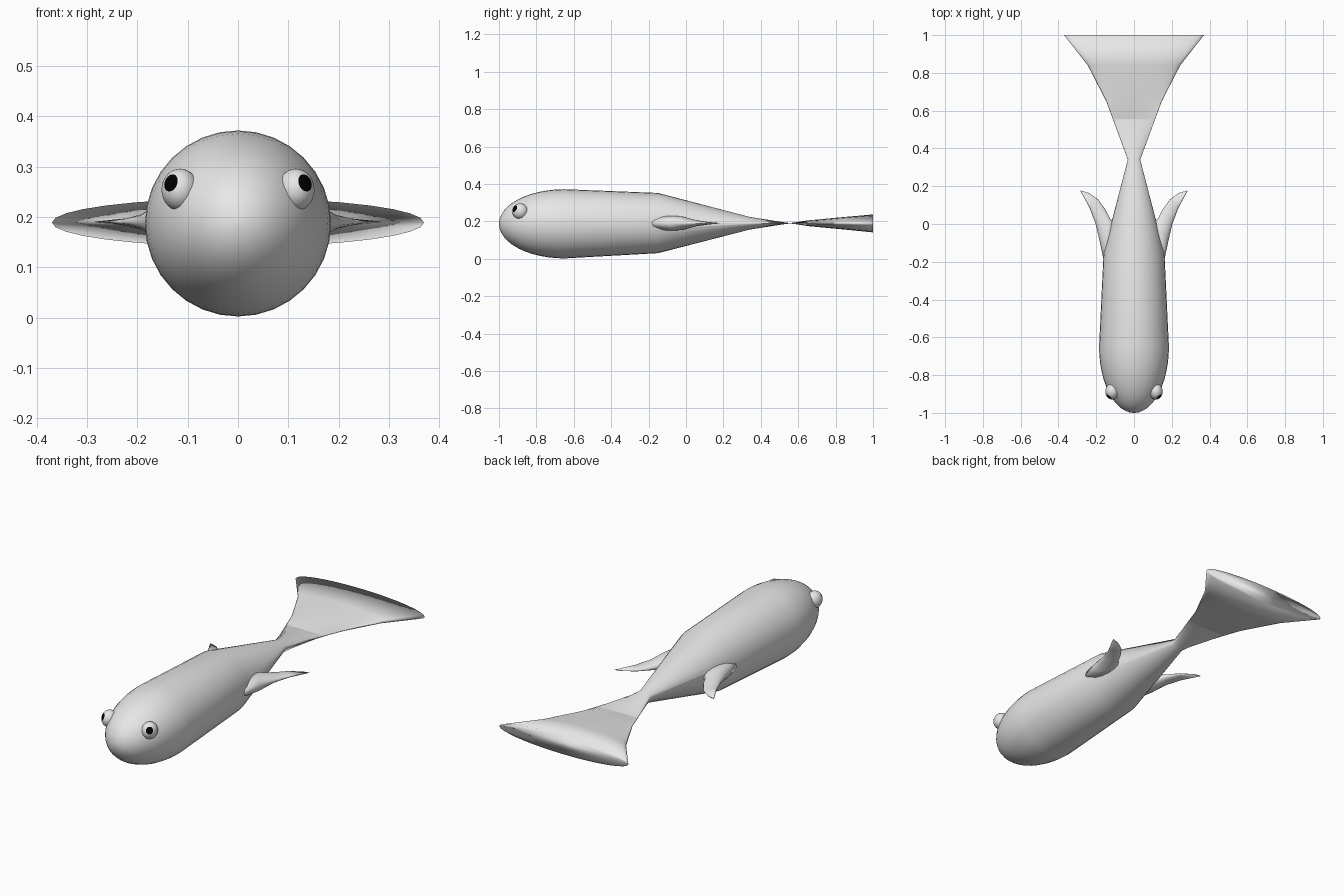
import bpy, bmesh, math
from mathutils import Vector

if "Cube" in bpy.data.objects:
    bpy.data.objects.remove(bpy.data.objects["Cube"], do_unlink=True)


def material(name, value):
    m = bpy.data.materials.new(name)
    m.use_nodes = True
    colour = (value, value, value, 1)
    m.diffuse_color = colour
    m.node_tree.nodes["Principled BSDF"].inputs["Base Color"].default_value = colour
    return m


SKIN = material("grey_skin", 0.8)
PUPIL = material("black_pupil", 0.0)
MID = 0.187


def finish(name, bm, mats):
    mesh = bpy.data.meshes.new(name)
    for f in bm.faces:
        f.smooth = True
    bm.to_mesh(mesh)
    bm.free()
    for m in mats:
        mesh.materials.append(m)
    ob = bpy.data.objects.new(name, mesh)
    bpy.context.collection.objects.link(ob)
    return ob


def loft(rings):
    """Join equal rings of points into a closed skin."""
    bm = bmesh.new()
    rows = [[bm.verts.new(p) for p in ring] for ring in rings]
    n = len(rows[0])
    for a, b in zip(rows, rows[1:]):
        for j in range(n):
            k = (j + 1) % n
            bm.faces.new((a[j], b[j], b[k], a[k]))
    bm.faces.new(rows[0])
    bm.faces.new(rows[-1][::-1])
    return bm


def angles(n):
    return [2 * math.pi * j / n for j in range(n)]


# Body: rounded head, tapering trunk, then a flat flared tail.
# The tail sections turn over past the narrow waist.
sections = []
for i in range(13):
    t = math.pi / 2 * i / 12
    r = max(0.185 * math.sin(t), 0.001)
    sections.append((-0.65 - 0.35 * math.cos(t), r, r, MID))
sections += [(-0.15, 0.161, 0.161, 0.191), (0.34, 0.033, 0.034, 0.19),
             (0.65, 0.147, -0.015, 0.19), (0.84, 0.245, -0.033, 0.19),
             (1.0, 0.37, -0.048, 0.189)]
body = loft([[(rx * math.cos(a), y, z + rz * math.sin(a)) for a in angles(32)]
             for y, rx, rz, z in sections])
finish("body_and_tail", body, [SKIN])

# Side fins: leading edge, trailing edge, half thickness
fin_stations = [((0.14, -0.29), (0.09, 0.01), 0.044),
                ((0.182, -0.09), (0.125, 0.025), 0.037),
                ((0.203, 0.0), (0.15, 0.075), 0.018),
                ((0.235, 0.085), (0.19, 0.13), 0.008),
                ((0.285, 0.178), (0.24, 0.165), 0.002)]


def make_fin(name, side):
    rings = []
    for lead, trail, thick in fin_stations:
        l, t = Vector(lead), Vector(trail)
        ring = []
        for a in angles(16):
            p = (l + t) / 2 + (t - l) / 2 * math.cos(a)
            ring.append((side * p.x, p.y, MID + 0.003 + thick * math.sin(a)))
        rings.append(ring)
    bm = loft(rings)
    bmesh.ops.recalc_face_normals(bm, faces=bm.faces)
    finish(name, bm, [SKIN])


# Eyes: sphere whose pole looks forward and outward, pupil is the polar cap
def make_eye(name, side):
    bm = bmesh.new()
    bmesh.ops.create_uvsphere(bm, u_segments=32, v_segments=28, radius=0.042)
    for f in bm.faces:
        if f.calc_center_median().z > 0.042 * math.cos(math.radians(25)):
            f.material_index = 1
    look = Vector((side * 0.55, -0.75, 0.36)).normalized()
    bm.transform(look.to_track_quat("Z", "Y").to_matrix().to_4x4())
    bmesh.ops.scale(bm, vec=(0.88, 1, 1), verts=bm.verts)
    bmesh.ops.translate(bm, vec=(side * 0.115, -0.887, 0.254), verts=bm.verts)
    finish(name, bm, [SKIN, PUPIL])


for label, side in (("left", 1), ("right", -1)):
    make_fin(label + "_fin", side)
    make_eye(label + "_eye", side)
